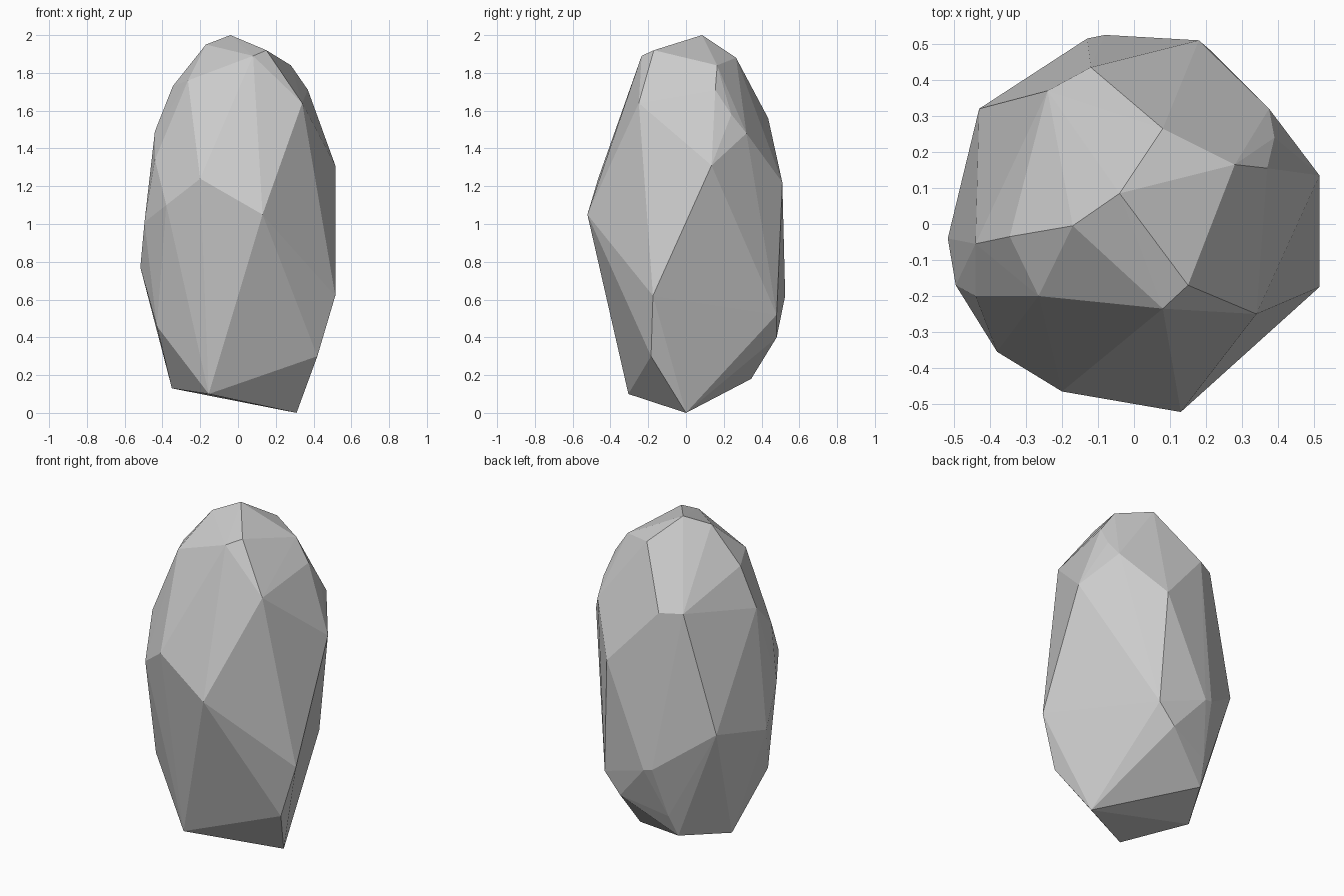
import bpy, bmesh

# Corner points of the faceted rock, from top to bottom
CORNERS = [
    # crown
    (-.04, .085, 2.0), (-.17, -.005, 1.95), (.15, -.17, 1.92), (.08, -.235, 1.89),
    (.08, .265, 1.88), (.28, .165, 1.84), (-.265, -.2, 1.76), (-.345, -.035, 1.73),
    (.37, .155, 1.71), (.34, -.25, 1.64),
    # shoulders
    (.39, .24, 1.58), (-.12, .435, 1.56), (-.24, .37, 1.56), (-.44, -.055, 1.49),
    (.375, .32, 1.48), (-.44, -.2, 1.34), (.515, .135, 1.31), (-.2, -.465, 1.24),
    (.18, .51, 1.22),
    # waist
    (-.38, -.355, 1.10), (.13, -.522, 1.05), (-.495, -.17, 1.01), (-.43, .32, .85),
    (-.517, -.04, .77), (-.13, .515, .63), (-.08, .525, .62), (.515, -.175, .62),
    # foot
    (.215, .48, .52), (-.43, -.18, .46), (.11, .48, .40), (-.165, .405, .315),
    (.42, -.185, .30), (-.19, .345, .18), (-.35, .055, .13), (-.155, -.305, .10),
    (.31, 0, 0),
]

# Wrap the corners in a convex shell with flat faces
bm = bmesh.new()
for p in CORNERS:
    bm.verts.new(p)
bmesh.ops.convex_hull(bm, input=bm.verts[:])
loose = [v for v in bm.verts if not v.link_faces]
bmesh.ops.delete(bm, geom=loose, context='VERTS')
bmesh.ops.recalc_face_normals(bm, faces=bm.faces[:])
mesh = bpy.data.meshes.new("rock")
bm.to_mesh(mesh)
bm.free()
rock = bpy.data.objects.new("rock", mesh)
bpy.context.collection.objects.link(rock)
